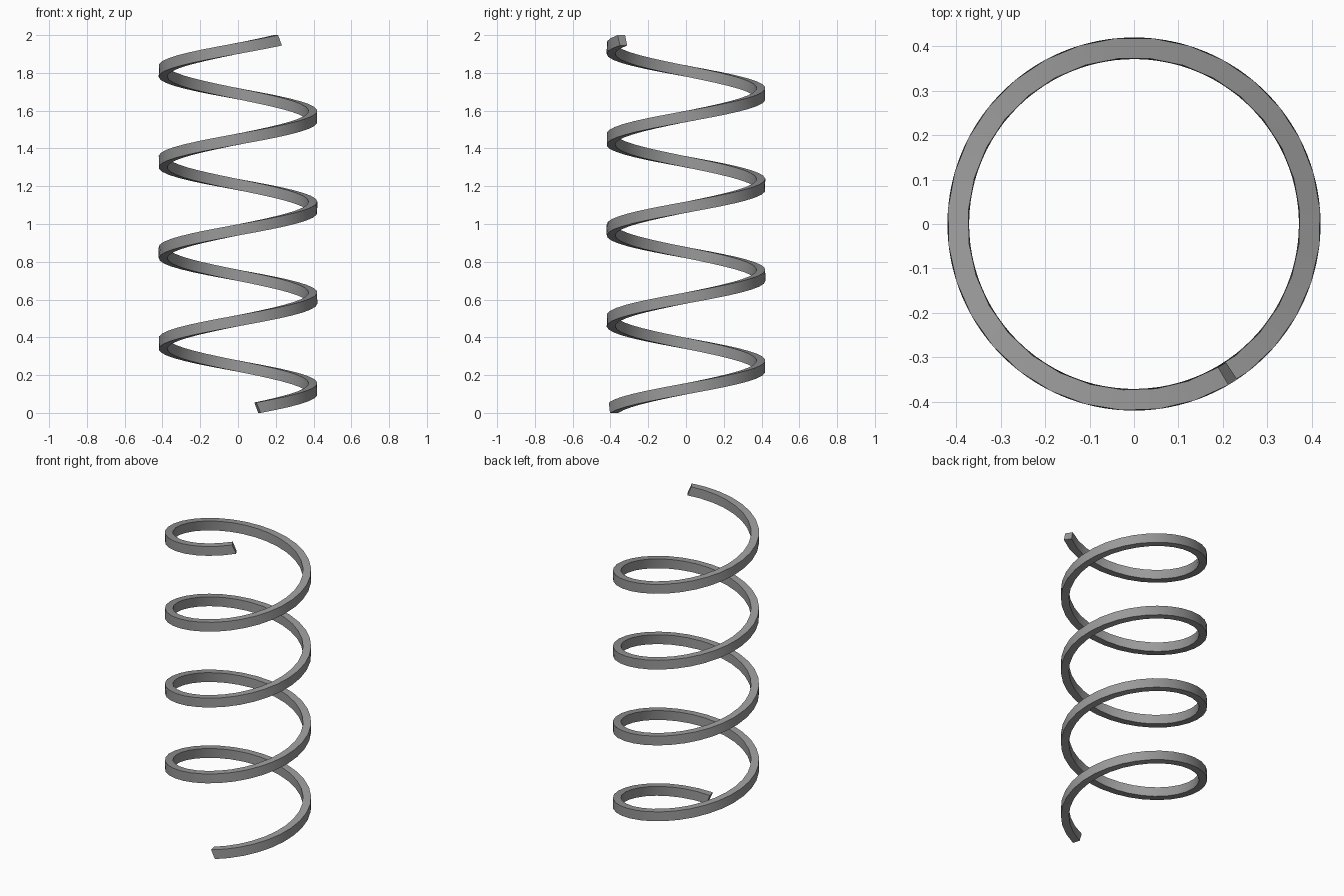
import bpy
import bmesh
from math import radians, cos, sin

cube = bpy.data.objects.get("Cube")
if cube:
    bpy.data.objects.remove(cube, do_unlink=True)

INNER, OUTER = 0.374, 0.42      # radii of the coil
HEIGHT = 0.055                  # upright thickness of the wire
LEAN = radians(1.6)             # wire section leans square to the slope
START, SWEEP, STEPS = radians(-75), radians(1457), 128

# Steel material
steel = bpy.data.materials.new("grey_steel")
steel.use_nodes = True
colour = (0.32, 0.32, 0.32, 1)
steel.diffuse_color = colour
steel.node_tree.nodes["Principled BSDF"].inputs["Base Color"].default_value = colour

# Rectangular wire section: radius and side (down or up)
section = [(INNER, -1), (OUTER, -1), (OUTER, 1), (INNER, 1)]

# Sweep the section along the helix
bm = bmesh.new()
rings = []
for i in range(STEPS + 1):
    t = i / STEPS
    z = HEIGHT / 2 + t * (2 - HEIGHT)
    ring = []
    for r, side in section:
        a = START + SWEEP * t - side * LEAN
        ring.append(bm.verts.new((r * cos(a), r * sin(a), z + side * HEIGHT / 2)))
    rings.append(ring)
for a, b in zip(rings, rings[1:]):
    for k in range(4):
        n = (k + 1) % 4
        bm.faces.new((a[k], a[n], b[n], b[k]))

# End caps
bm.faces.new(rings[0])
bm.faces.new(rings[-1])
bmesh.ops.recalc_face_normals(bm, faces=bm.faces)

mesh = bpy.data.meshes.new("coil_spring")
bm.to_mesh(mesh)
bm.free()
mesh.materials.append(steel)
spring = bpy.data.objects.new("coil_spring", mesh)
bpy.context.collection.objects.link(spring)

# Smooth along the wire, sharp at its corners
bpy.ops.object.select_all(action="DESELECT")
spring.select_set(True)
bpy.context.view_layer.objects.active = spring
bpy.ops.object.shade_smooth_by_angle(angle=radians(30))
